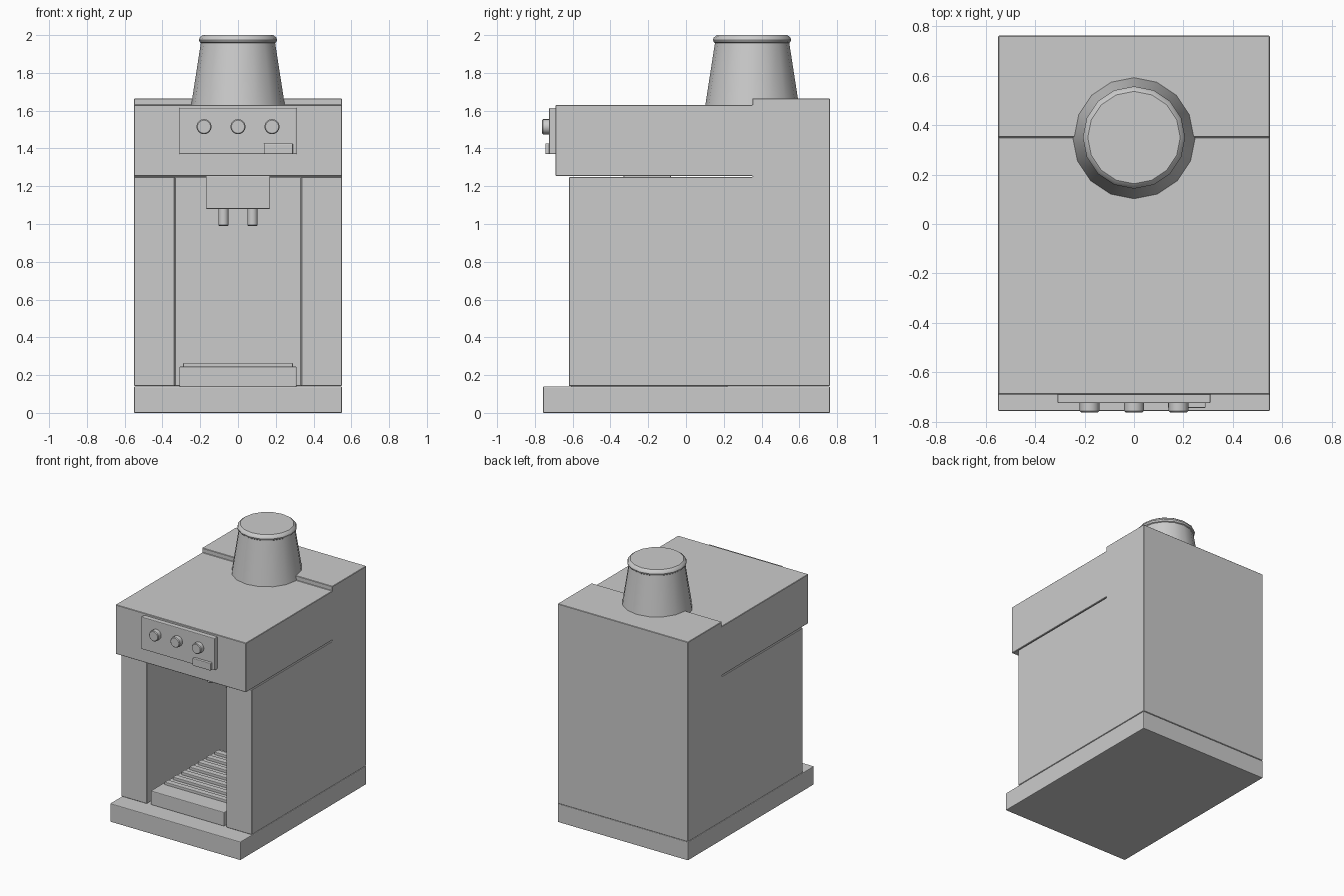
import bpy, bmesh, math

if "Cube" in bpy.data.objects:
    bpy.data.objects.remove(bpy.data.objects["Cube"])


def finish(name, bm, bevel=0.0, segments=2, smooth=False):
    """Turn a bmesh into an object with optional edge bevel."""
    bmesh.ops.recalc_face_normals(bm, faces=bm.faces)
    mesh = bpy.data.meshes.new(name)
    bm.to_mesh(mesh)
    bm.free()
    ob = bpy.data.objects.new(name, mesh)
    bpy.context.collection.objects.link(ob)
    if bevel:
        mod = ob.modifiers.new("edge_bevel", 'BEVEL')
        mod.width = bevel
        mod.segments = segments
        mod.limit_method = 'ANGLE'
    if smooth:
        bpy.ops.object.select_all(action='DESELECT')
        bpy.context.view_layer.objects.active = ob
        ob.select_set(True)
        bpy.ops.object.shade_smooth_by_angle(angle=math.radians(35))
    return ob


def box(name, x, y, z, bevel=0.005):
    bm = bmesh.new()
    bmesh.ops.create_cube(bm, size=1)
    for v in bm.verts:
        v.co = [(a + b) / 2 + c * (b - a) for (a, b), c in zip((x, y, z), v.co)]
    return finish(name, bm, bevel)


def lathe(name, profile, sides, loc, rot=(0, 0, 0)):
    """Closed solid of revolution around local z from (radius, height) points."""
    bm = bmesh.new()
    rings = []
    for r, h in profile:
        rings.append([bm.verts.new((r * math.cos(2 * math.pi * i / sides),
                                    r * math.sin(2 * math.pi * i / sides), h))
                      for i in range(sides)])
    for lo, hi in zip(rings, rings[1:]):
        for i in range(sides):
            j = (i + 1) % sides
            bm.faces.new((lo[i], lo[j], hi[j], hi[i]))
    bm.faces.new(rings[0][::-1])
    bm.faces.new(rings[-1])
    ob = finish(name, bm, smooth=True)
    ob.location = loc
    ob.rotation_euler = rot
    return ob


# Base plate
box("base", (-.55, .55), (-.757, .762), (0, .14))

# Housing: side profile with a seam slot under the head, extruded across x
profile = [(-.62, .142), (.762, .142), (.762, 1.665), (.352, 1.665), (.352, 1.63),
           (-.69, 1.63), (-.69, 1.255), (.352, 1.255), (.352, 1.248), (-.62, 1.248)]
bm = bmesh.new()
face = bm.faces.new([bm.verts.new((-.55, y, z)) for y, z in profile])
ext = bmesh.ops.extrude_face_region(bm, geom=[face])
for v in ext["geom"]:
    if isinstance(v, bmesh.types.BMVert):
        v.co.x = .55
housing = finish("housing", bm)

# Brewing bay cut out of the front
cutter = box("bay_cutter", (-.335, .335), (-.9, .351), (.05, 1.2515), 0)
cutter.hide_render = True
cutter.hide_viewport = True
cutter.display_type = 'WIRE'
cut = housing.modifiers.new("bay", 'BOOLEAN')
cut.operation = 'DIFFERENCE'
cut.solver = 'EXACT'
cut.object = cutter
soft = housing.modifiers.new("edge_bevel", 'BEVEL')
soft.width = .003
soft.segments = 1
soft.limit_method = 'ANGLE'

# Drip tray with slats
box("drip_tray", (-.31, .31), (-.61, .22), (.138, .245))
for i in range(7):
    y = -.45 + i * .1
    box(f"tray_slat_{i + 1}", (-.29, .29), (y - .022, y + .022), (.24, .265), .004)

# Spout block and two nozzles
box("spout_block", (-.17, .17), (-.33, -.08), (1.08, 1.257))
for side, x in (("left", -.077), ("right", .077)):
    lathe(f"nozzle_{side}", [(.022, 0), (.027, .005), (.027, .1)], 16, (x, -.22, .99))

# Control panel, knobs and button
box("control_panel", (-.31, .31), (-.725, -.685), (1.37, 1.615))
for i, x in enumerate((-.18, 0, .18)):
    lathe(f"knob_{i + 1}", [(.04, 0), (.04, .037), (.035, .042)], 16,
          (x, -.72, 1.515), (math.pi / 2, 0, 0))
box("panel_button", (.137, .29), (-.745, -.72), (1.37, 1.427))

# Bean hopper and rounded lid
lathe("hopper", [(.248, 0), (.196, .335)], 16, (0, .35, 1.628))
lathe("hopper_lid", [(.192, 0), (.203, .008), (.207, .02), (.203, .032),
                     (.187, .045)], 16, (0, .35, 1.955))
